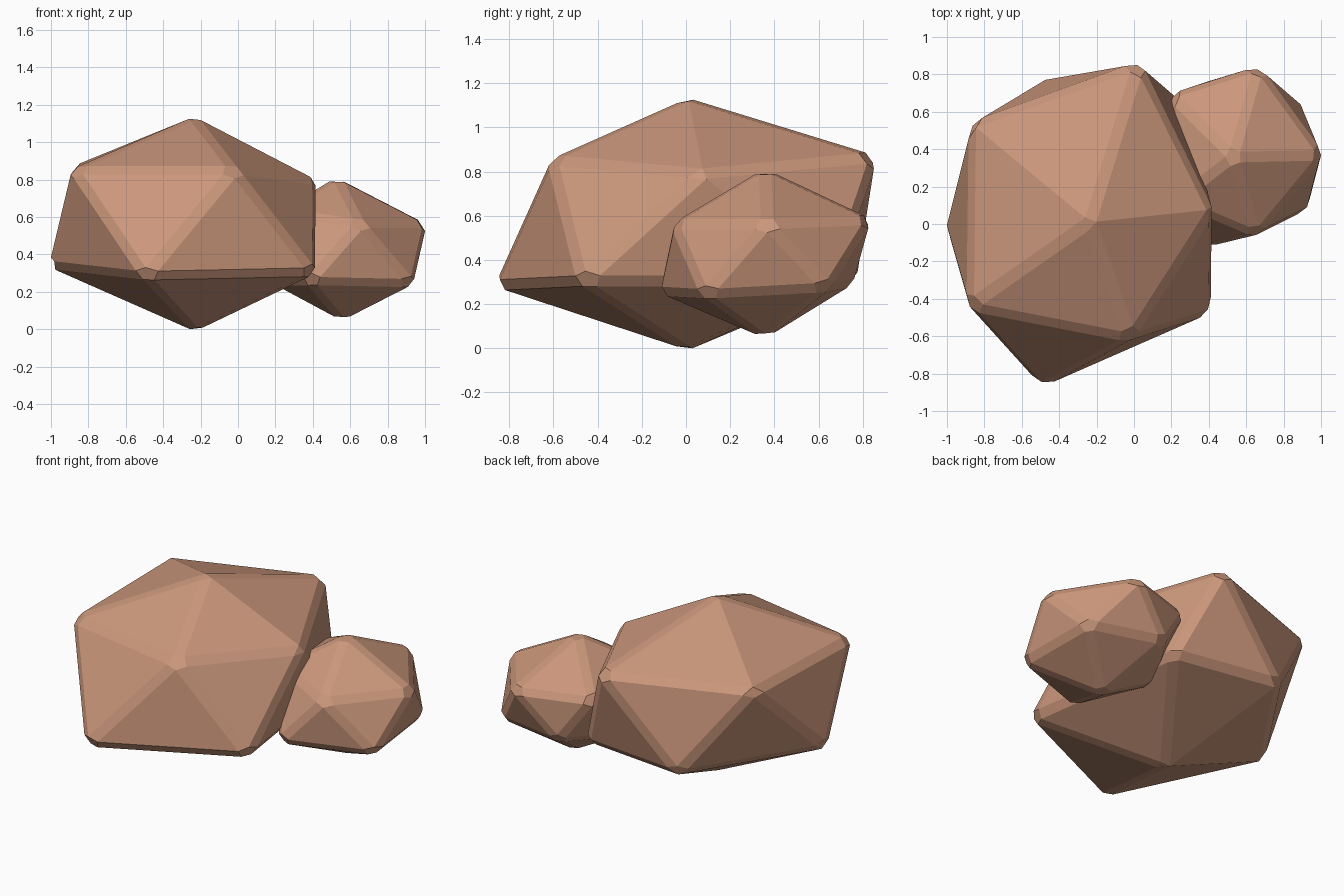
import bpy
import bmesh
from math import radians
from mathutils import Vector

default_cube = bpy.data.objects.get("Cube")
if default_cube:
    bpy.data.objects.remove(default_cube, do_unlink=True)


def make_material(name, colour):
    material = bpy.data.materials.new(name)
    material.use_nodes = True
    material.diffuse_color = colour
    shader = next(n for n in material.node_tree.nodes if n.type == 'BSDF_PRINCIPLED')
    shader.inputs["Base Color"].default_value = colour
    shader.inputs["Roughness"].default_value = 0.9
    return material


def make_rock(name, corners, low, high, chip, material):
    """Pull an icosahedron to the given corners, chip its sharp edges, fit it to its extents."""
    bm = bmesh.new()
    bmesh.ops.create_icosphere(bm, subdivisions=1, radius=1)
    centre = (Vector(low) + Vector(high)) / 2
    for vert, corner in zip(bm.verts, corners):
        # Corners start slightly outside, since chipping shortens them
        outward = (Vector(corner) - centre).normalized()
        vert.co = Vector(corner) + outward * chip
    bm.normal_update()

    # Chip only the edges that are clearly sharp
    sharp = [e for e in bm.edges if e.calc_face_angle(0) > radians(30)]
    bmesh.ops.bevel(bm, geom=sharp, offset=chip, offset_type='OFFSET',
                    segments=1, profile=0.5, affect='EDGES', clamp_overlap=True)

    # Fit the chipped rock to its extents
    for axis in range(3):
        values = [v.co[axis] for v in bm.verts]
        start, size = min(values), max(values) - min(values)
        for v in bm.verts:
            ratio = (v.co[axis] - start) / size
            v.co[axis] = low[axis] + ratio * (high[axis] - low[axis])

    bmesh.ops.recalc_face_normals(bm, faces=bm.faces)
    mesh = bpy.data.meshes.new(name)
    bm.to_mesh(mesh)
    bm.free()
    mesh.materials.append(material)
    rock = bpy.data.objects.new(name, mesh)
    bpy.context.scene.collection.objects.link(rock)
    return rock


clay = make_material("reddish_tan_stone", (0.60, 0.31, 0.20, 1))

# Corners run: bottom, lower ring, upper ring, top
make_rock("large_rock", [
    (-0.24, 0.02, 0),
    (0.4, -0.45, 0.3), (-0.5, -0.84, 0.28), (-1, 0, 0.34),
    (-0.48, 0.76, 0.32), (0.24, 0.66, 0.3),
    (-0.03, -0.58, 0.86), (-0.88, -0.42, 0.86), (-0.87, 0.53, 0.88),
    (0.02, 0.85, 0.88), (0.4, 0.08, 0.8),
    (-0.24, 0.02, 1.13),
], (-1, -0.845, 0), (0.415, 0.85, 1.125), 0.035, clay)

make_rock("small_rock", [
    (0.55, 0.36, 0.07),
    (0.92, 0.1, 0.25), (0.38, -0.1, 0.26), (0.18, 0.37, 0.26),
    (0.4, 0.74, 0.3), (0.88, 0.63, 0.28),
    (0.65, -0.03, 0.56), (0.24, 0.14, 0.62), (0.2, 0.68, 0.58),
    (0.66, 0.82, 0.58), (0.99, 0.37, 0.56),
    (0.53, 0.36, 0.79),
], (0.17, -0.11, 0.065), (1, 0.825, 0.79), 0.03, clay)
